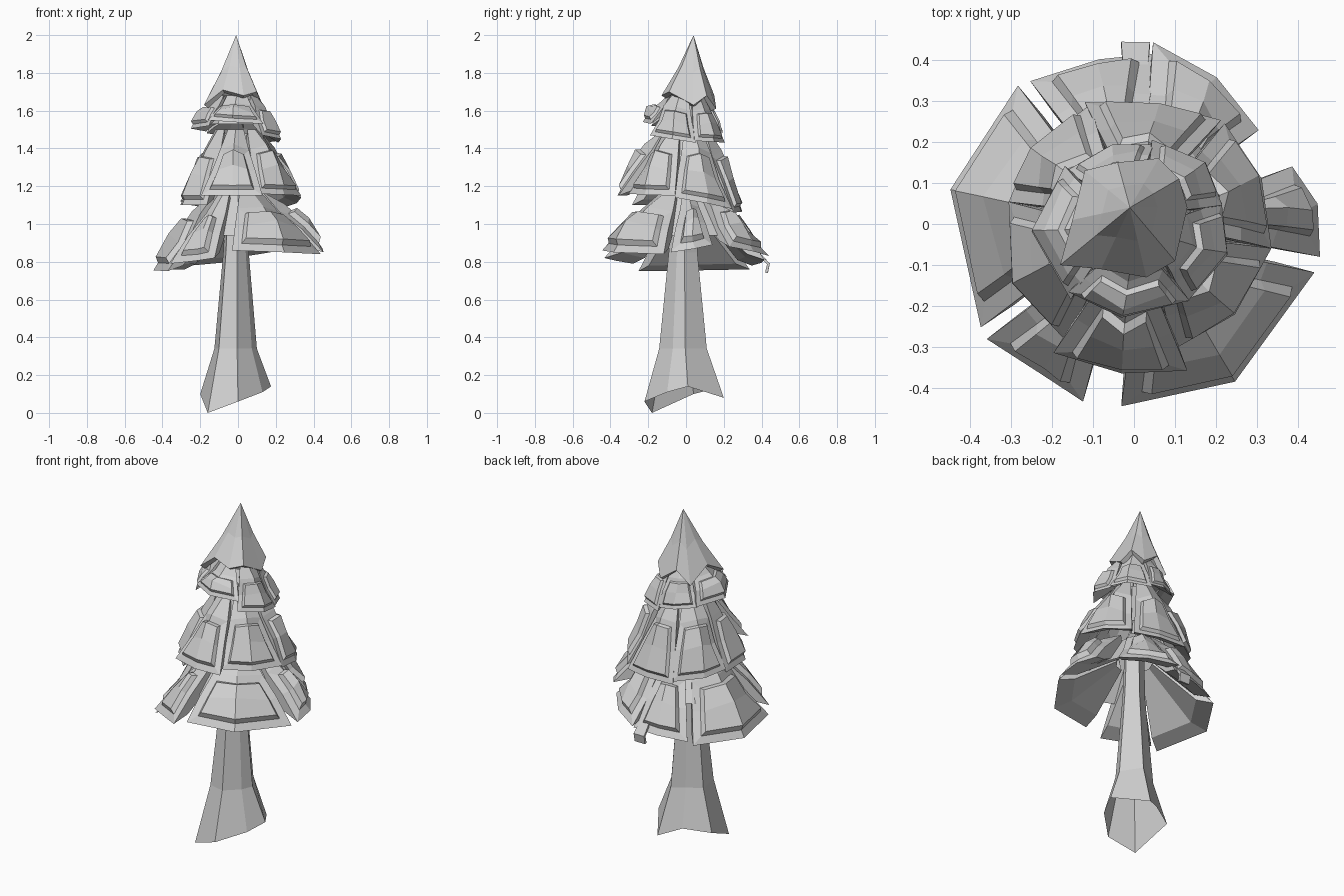
import bpy, bmesh, random
from math import cos, sin, radians
from mathutils import Vector

random.seed(4)
cube = bpy.data.objects.get("Cube")
if cube:
    bpy.data.objects.remove(cube)

grey = bpy.data.materials.new("light grey")
grey.use_nodes = True
tone = (0.63, 0.63, 0.63, 1)
grey.diffuse_color = tone
grey.node_tree.nodes["Principled BSDF"].inputs["Base Color"].default_value = tone


def finish(name, bm, thickness=0):
    mesh = bpy.data.meshes.new(name)
    bm.to_mesh(mesh)
    bm.free()
    mesh.materials.append(grey)
    obj = bpy.data.objects.new(name, mesh)
    bpy.context.scene.collection.objects.link(obj)
    if thickness:
        solid = obj.modifiers.new("thickness", "SOLIDIFY")
        solid.thickness = thickness
        solid.offset = -1


def polar(angle, radius, z):
    return Vector((radius * cos(radians(angle)), radius * sin(radians(angle)), z))


def loft(bm, rows, closed=False):
    """Join rows of points, listed from bottom to top, with quads."""
    rings = [[bm.verts.new(p) for p in row] for row in rows]
    faces = []
    for low, high in zip(rings, rings[1:]):
        count = len(low)
        for i in range(count if closed else count - 1):
            j = (i + 1) % count
            faces.append(bm.faces.new((low[i], low[j], high[j], high[i])))
    return rings, faces


# Trunk: flared, uneven roots rising into a narrow column, open underneath
bm = bmesh.new()
roots = [Vector(p) for p in ((-.16, -.18, 0), (0, -.22, .06), (.13, -.1, .11), (.175, .01, .14),
                             (.05, .2, .08), (-.06, .12, .12), (-.2, .04, .1))]
rows = [roots]
for scale, shift, height in ((.6, -.01, .34), (.36, -.012, .85), (.3, 0, 1.2)):
    rows.append([Vector((p.x * scale + shift / 2, p.y * scale + shift, height)) for p in roots])
loft(bm, rows, True)
finish("trunk", bm)


def bough(name, start, end, radii, heights, top_radius, top_z):
    """A hanging lobe with a broad underside and a raised plate on its outer face."""
    middle = (start + end) / 2 + random.uniform(-5, 5)
    z_mid = sum(heights) / 2
    rim = [polar(a, r, z) for a, r, z in zip((start, middle, end), radii, (heights[0], z_mid, heights[1]))]
    crown = [polar(start + (end - start) * t, top_radius, top_z) for t in (.1, .5, .9)]
    lip = [Vector((p.x * .78, p.y * .78, p.z + .03)) for p in rim]
    inner = [Vector((p.x * .75, p.y * .75, p.z - .12)) for p in crown]

    def between(t):
        row = []
        for low, high, bulge in zip(rim, crown, (0, .05, 0)):
            p = low.lerp(high, t)
            push = bulge * radii[1] + random.uniform(-.01, .01)
            row.append(p + Vector((p.x, p.y, 0)).normalized() * push + Vector((0, 0, push)))
        return row

    bm = bmesh.new()
    rings, faces = loft(bm, [inner, lip, rim, between(.38), between(.7), crown])
    for side in (0, -1):
        bm.faces.new([ring[side] for ring in rings])
    bm.normal_update()
    plate = faces[4:8]
    for margin, depth in ((.1, 0), (.04, .055)):
        bmesh.ops.inset_region(bm, faces=plate, thickness=margin * radii[1],
                               depth=depth * radii[1], use_even_offset=True)
    bmesh.ops.recalc_face_normals(bm, faces=bm.faces)
    finish(name, bm)


# Foliage tiers: crown radius, crown height, core width, core height, boughs
# Each bough: start angle, end angle, rim radii, rim heights
tiers = {
    "lower": (.13, 1.17, .29, .94, [
        (130, 214, (.44, .455, .45), (.76, .75)),
        (218, 254, (.455, .43, .45), (.79, .82)),
        (266, 345, (.445, .456, .455), (.86, .84)),
        (350, 380, (.46, .45, .41), (.85, .89)),
        (37, 84, (.38, .41, .445), (.88, .83)),
        (82, 126, (.42, .41, .43), (.81, .78))]),
    "middle": (.12, 1.5, .22, 1.2, [
        (170, 240, (.31, .33, .33), (1.1, 1.1)),
        (238, 290, (.37, .365, .38), (1.15, 1.15)),
        (288, 350, (.32, .33, .34), (1.16, 1.15)),
        (350, 408, (.34, .33, .33), (1.14, 1.08)),
        (50, 112, (.33, .3, .32), (1.06, 1.07)),
        (110, 170, (.31, .31, .31), (1.08, 1.12))]),
    "upper": (.1, 1.68, .15, 1.53, [
        (140, 230, (.22, .25, .24), (1.49, 1.52)),
        (226, 306, (.23, .23, .23), (1.55, 1.53)),
        (304, 374, (.23, .24, .22), (1.47, 1.43)),
        (12, 78, (.22, .23, .21), (1.44, 1.43)),
        (76, 142, (.2, .2, .21), (1.45, 1.48))]),
}
for tier, (top_radius, top_z, core_width, core_z, boughs) in tiers.items():
    for i, (start, end, radii, heights) in enumerate(boughs, 1):
        bough(f"{tier}_bough_{i}", start, end, radii, heights, top_radius, top_z)
    # Core closing the gaps between the boughs
    bm = bmesh.new()
    loft(bm, [[polar(a, r, z) for a in range(0, 360, 45)]
              for r, z in ((core_width, core_z), (top_radius * .9, top_z - .02))], True)
    finish(f"{tier}_core", bm)

# Small sprig drooping at the back
bm = bmesh.new()
loft(bm, [[polar(a, r, z) for a in (85, 94)] for r, z in ((.435, .74), (.445, .79), (.39, .85))])
finish("back_sprig", bm, .015)

# Pointed cap with an uneven zigzag hem
bm = bmesh.new()
tip_point = Vector((-.01, .04, 2))
hem = [Vector(p) for p in ((-.18, -.1, 1.63), (-.08, -.11, 1.71), (.03, -.13, 1.68), (.1, -.09, 1.7),
                           (.13, .04, 1.63), (.11, .11, 1.68), (.06, .16, 1.61), (-.04, .15, 1.68),
                           (-.12, .13, 1.6), (-.15, .01, 1.69))]
waist = [p.lerp(tip_point, .52) - Vector((0, 0, .02)) for p in hem]
rings, _ = loft(bm, [hem, waist], True)
tip = bm.verts.new(tip_point)
for a, b in zip(rings[1], rings[1][1:] + rings[1][:1]):
    bm.faces.new((a, b, tip))
finish("cap", bm, .03)
